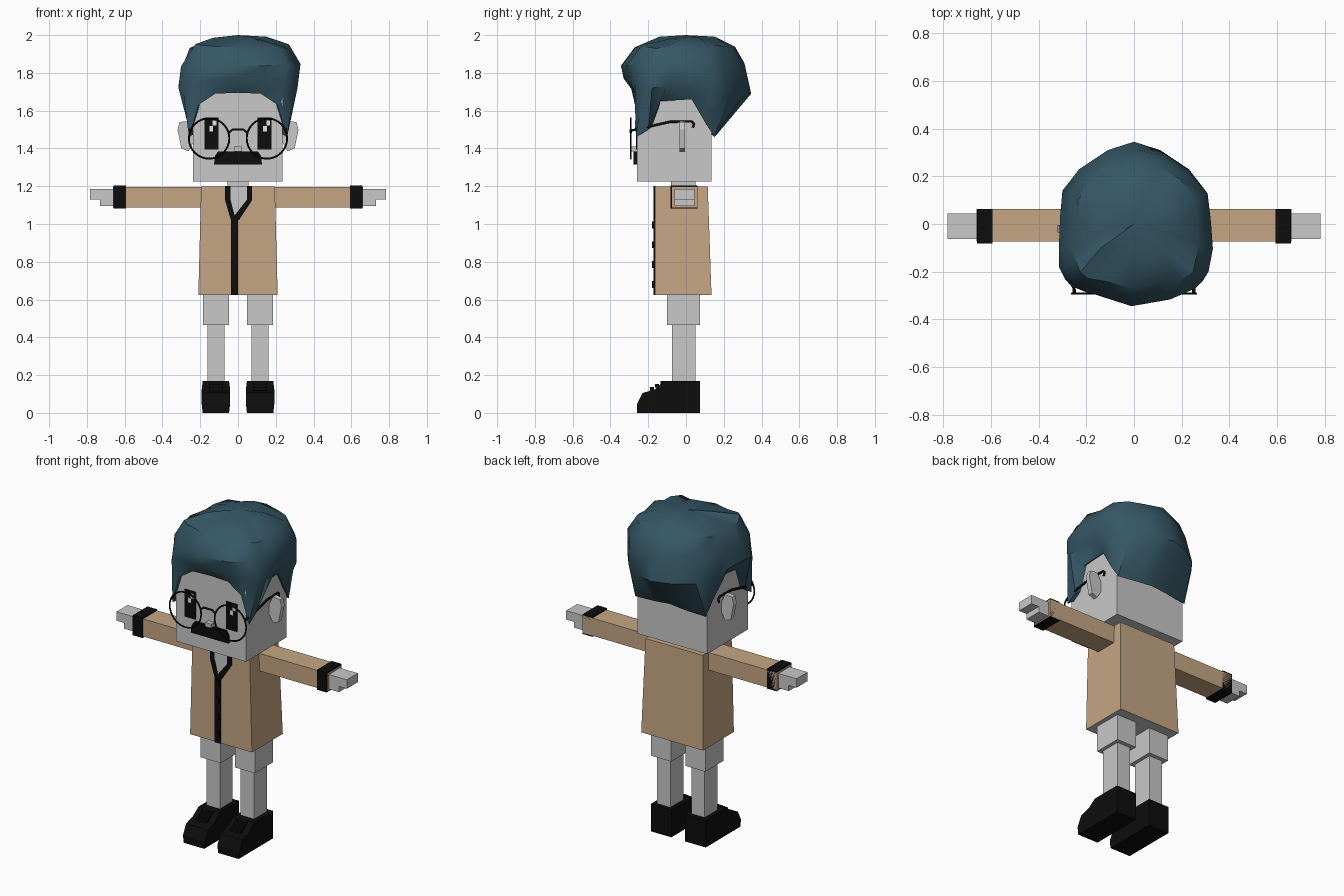
import bpy, bmesh, math, random
from mathutils import Vector

random.seed(4)
if "Cube" in bpy.data.objects:
    bpy.data.objects.remove(bpy.data.objects["Cube"])


def material(name, r, g, b):
    m = bpy.data.materials.new(name)
    m.use_nodes = True
    m.diffuse_color = (r, g, b, 1)
    bsdf = next(n for n in m.node_tree.nodes if n.type == 'BSDF_PRINCIPLED')
    bsdf.inputs["Base Color"].default_value = (r, g, b, 1)
    bsdf.inputs["Roughness"].default_value = 0.9
    return m


GREY = material("pale_grey", .58, .58, .58)
TAN = material("coat_tan", .56, .38, .23)
BLACK = material("black", .004, .004, .004)
TEAL = material("hair_teal", .036, .095, .13)
WHITE = material("white", .9, .9, .9)


def mesh_object(name, verts, faces, mat):
    me = bpy.data.meshes.new(name)
    me.from_pydata(verts, [], faces)
    bm = bmesh.new()
    bm.from_mesh(me)
    bmesh.ops.recalc_face_normals(bm, faces=bm.faces)
    bm.to_mesh(me)
    bm.free()
    ob = bpy.data.objects.new(name, me)
    bpy.context.collection.objects.link(ob)
    me.materials.append(mat)
    return ob


def prism(name, pts, axis, a, b, mat):
    """Extrude a 2D outline along axis from a to b."""
    def put(p, d):
        v = list(p)
        v.insert(axis, d)
        return v
    n = len(pts)
    verts = [put(p, a) for p in pts] + [put(p, b) for p in pts]
    faces = [range(n), range(n, 2 * n)]
    faces += [(i, (i + 1) % n, n + (i + 1) % n, n + i) for i in range(n)]
    return mesh_object(name, verts, [tuple(f) for f in faces], mat)


def box(name, x, y, z, mat):
    pts = [(x[0], y[0]), (x[1], y[0]), (x[1], y[1]), (x[0], y[1])]
    return prism(name, pts, 2, z[0], z[1], mat)


def tube(name, pts, radius, mat):
    cu = bpy.data.curves.new(name, 'CURVE')
    cu.dimensions = '3D'
    cu.bevel_depth = radius
    cu.bevel_resolution = 1
    cu.use_fill_caps = True
    sp = cu.splines.new('POLY')
    sp.points.add(len(pts) - 1)
    for q, p in zip(sp.points, pts):
        q.co = (*p, 1)
    cu.materials.append(mat)
    ob = bpy.data.objects.new(name, cu)
    bpy.context.collection.objects.link(ob)
    return ob


def span(s, a, b):
    return tuple(sorted((s * a, s * b)))


# Head, neck and face
box("head", (-.238, .236), (-.26, .135), (1.225, 1.72), GREY)
box("neck", (-.055, .055), (-.08, .05), (1.15, 1.24), GREY)
box("nose", (-.02, .02), (-.29, -.25), (1.385, 1.41), GREY)
prism("moustache", [(-.127, 1.315), (.127, 1.315), (.122, 1.36), (.105, 1.385),
                    (-.105, 1.385), (-.122, 1.36)], 1, -.278, -.255, BLACK)

for s, side in ((1, "left"), (-1, "right")):
    # Ears, eyes and glasses
    ear = [(.22, 1.46), (.262, 1.545), (.31, 1.54), (.32, 1.5), (.3, 1.4), (.262, 1.385)]
    prism(side + "_ear", [(s * x, z) for x, z in ear], 1, -.035, -.005, GREY)
    box(side + "_eye", span(s, .103, .178), (-.266, -.258), (1.395, 1.563), BLACK)
    for i, (x, z) in enumerate(((.16, 1.535), (.143, 1.505))):
        cx = x if s > 0 else x - .285
        box(f"{side}_eye_glint_{i}", (cx - .01, cx + .01), (-.269, -.264),
            (z - .014, z + .014), WHITE)
    bpy.ops.mesh.primitive_torus_add(
        location=(s * .153, -.292, 1.453), rotation=(math.pi / 2, 0, 0),
        major_radius=.107, minor_radius=.005, major_segments=32, minor_segments=6)
    rim = bpy.context.object
    rim.name = side + "_lens_rim"
    rim.data.materials.append(BLACK)
    tube(side + "_glasses_temple",
         [(s * .25, -.29, 1.495), (s * .258, -.2, 1.515), (s * .255, -.08, 1.542),
          (s * .25, .03, 1.542), (s * .25, .042, 1.53), (s * .25, .036, 1.51)], .007, BLACK)

    # Arms
    box(side + "_sleeve", span(s, .15, .661), (-.074, .062), (1.088, 1.196), TAN)
    box(side + "_cuff", span(s, .593, .659), (-.081, .062), (1.081, 1.203), BLACK)
    box(side + "_palm", span(s, .65, .73), (-.062, .045), (1.095, 1.185), GREY)
    box(side + "_fingers", span(s, .72, .783), (-.062, .045), (1.13, 1.185), GREY)

    # Legs
    box(side + "_thigh", span(s, .048, .184), (-.1, .075), (.465, .66), GREY)
    box(side + "_shin", span(s, .071, .162), (-.075, .05), (.12, .48), GREY)

    # Shoes, pinched in at the sole and the top
    side_profile = [(-.26, 0), (-.26, .045), (-.23, .105), (-.165, .125),
                    (-.115, .168), (.075, .168), (.075, 0)]
    shoe = prism(side + "_shoe", side_profile, 0, s * .117 - .075, s * .117 + .075, BLACK)
    for v in shoe.data.vertices:
        if v.co.z < .02 or v.co.z > .16:
            v.co.x = s * .117 + (v.co.x - s * .117) * .93
    for i in range(3):
        y, z = -.19 + i * .027, .118 + i * .017
        box(f"{side}_lace_{i}", span(s, .082, .152), (y, y + .02), (z, z + .018), BLACK)

tube("glasses_bridge", [(-.048, -.292, 1.483), (-.03, -.292, 1.5),
                        (.03, -.292, 1.5), (.048, -.292, 1.483)], .006, BLACK)

# Coat with a flared hem
coat = box("coat", (-.195, .195), (-.165, .115), (.625, 1.198), TAN)
for v in coat.data.vertices:
    if v.co.z < 1:
        v.co.x *= 1.077
        if v.co.y > 0:
            v.co.y = .135
coat.data.materials.append(GREY)
for p in coat.data.polygons:
    if p.normal.z < -.9:
        p.material_index = 1

# Shirt opening, collar trim and buttoned front strip
C = -.018
prism("shirt_opening", [(-.055, 1.2), (-.055, 1.13), (C, 1.04), (.05, 1.13), (.05, 1.2)],
      1, -.169, -.162, GREY)
for name, top, low in (("right", -.068, -.04), ("left", .074, .048)):
    tip = -.037 if top < 0 else .005
    prism(name + "_collar_trim", [(top, 1.2), (top, 1.125), (tip, 1.02), (C, 1.02),
                                  (C, 1.045), (low, 1.13), (low, 1.2)],
          1, -.173, -.164, BLACK)
box("front_strip", (-.038, .001), (-.173, -.164), (.625, 1.035), BLACK)
for i in range(4):
    z = .68 + i * .105
    box(f"button_{i}", (C - .012, C + .012), (-.179, -.17), (z - .018, z + .018), BLACK)

# Hair: half of the hairline and the widest outline, front to back
half = [((0, -.27, 1.695), (-.02, -.33, 1.77)),
        ((.12, -.27, 1.69), (.15, -.30, 1.76)),
        ((.21, -.27, 1.63), (.24, -.27, 1.74)),
        ((.26, -.265, 1.46), (.29, -.23, 1.70)),
        ((.258, -.2, 1.5), (.315, -.18, 1.72)),
        ((.25, -.14, 1.65), (.315, -.1, 1.73)),
        ((.25, .03, 1.66), (.31, .03, 1.73)),
        ((.25, .1, 1.54), (.30, .14, 1.70)),
        ((.24, .15, 1.46), (.23, .23, 1.69)),
        ((.1, .16, 1.47), (.11, .31, 1.69)),
        ((0, .16, 1.48), (0, .345, 1.69))]
flip = Vector((-1, 1, 1))
columns = [(Vector(a), Vector(b)) for a, b in half]
columns += [(a * flip, b * flip) for a, b in reversed(columns[1:-1])]


def crown(p, scale, shift, z):
    wob = [random.uniform(-.012, .012) for _ in range(3)]
    return (p.x * scale + shift + wob[0], p.y * scale - shift + wob[1], z + wob[2])


rings = [[(a.x * .8, a.y * .8, a.z + .03) for a, b in columns],
         [tuple(a) for a, b in columns],
         [tuple(b) for a, b in columns]]
for scale, shift, z in ((.97, .015, 1.84), (.81, .01, 1.94), (.45, 0, 1.982)):
    rings.append([crown(b, scale, shift, z) for a, b in columns])
n = len(columns)
verts = [v for r in rings for v in r] + [(0, 0, 2)]
faces = [(k * n + i, k * n + (i + 1) % n, (k + 1) * n + (i + 1) % n, (k + 1) * n + i)
         for k in range(len(rings) - 1) for i in range(n)]
last = (len(rings) - 1) * n
faces += [(last + i, last + (i + 1) % n, len(verts) - 1) for i in range(n)]
hair = mesh_object("hair", verts, faces, TEAL)

# Smooth the rounded parts, keep hard edges
bpy.ops.object.select_all(action='DESELECT')
for ob in [hair] + [o for o in bpy.data.objects if o.name.endswith("lens_rim")]:
    ob.select_set(True)
    bpy.context.view_layer.objects.active = ob
bpy.ops.object.shade_smooth_by_angle(angle=math.radians(40))
